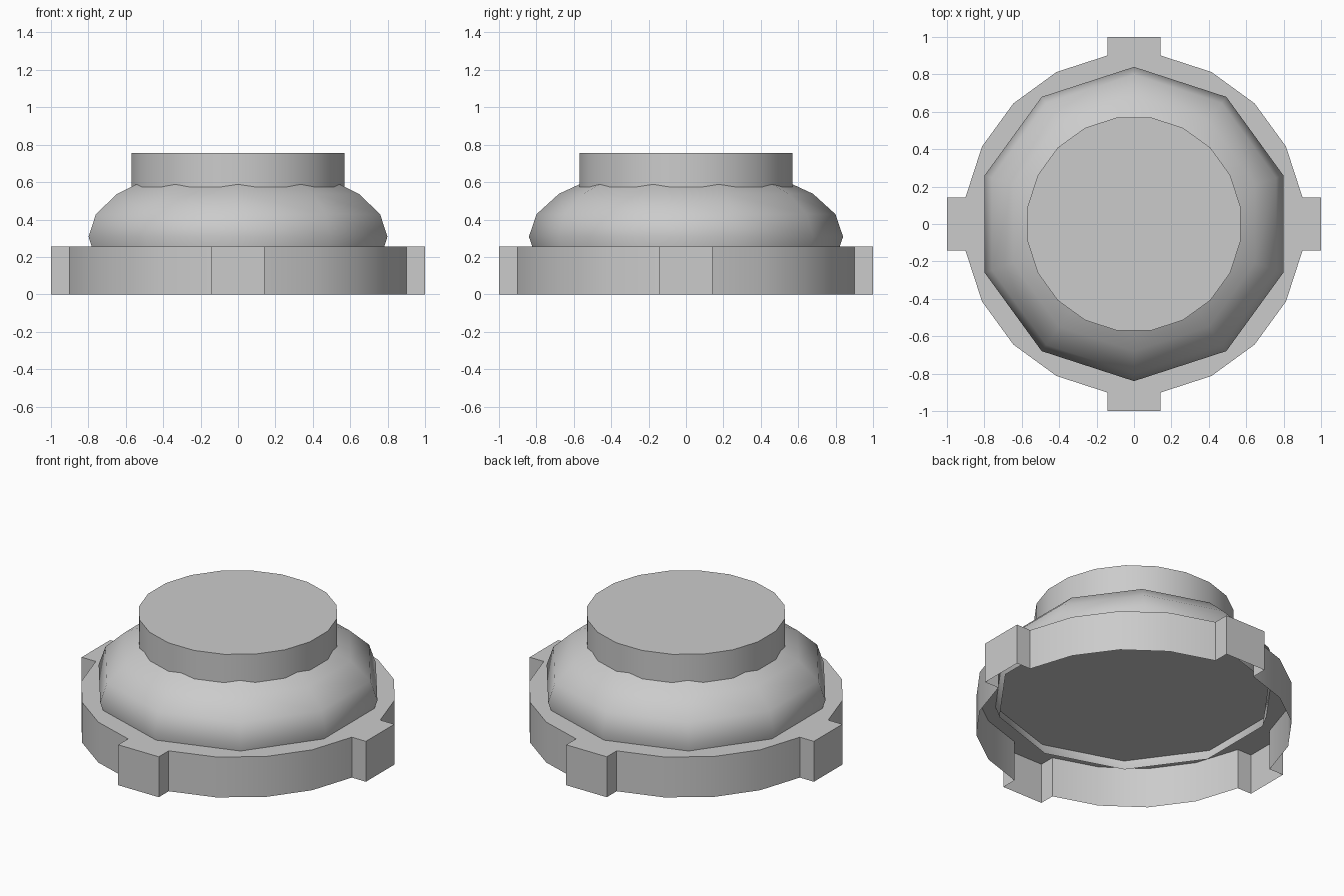
import bpy, bmesh, math
from math import sin, cos, radians

if "Cube" in bpy.data.objects:
    bpy.data.objects.remove(bpy.data.objects["Cube"])


def make_object(name, bm, angle):
    bm.normal_update()
    mesh = bpy.data.meshes.new(name)
    bm.to_mesh(mesh)
    bm.free()
    obj = bpy.data.objects.new(name, mesh)
    bpy.context.collection.objects.link(obj)
    bpy.ops.object.select_all(action='DESELECT')
    obj.select_set(True)
    bpy.context.view_layer.objects.active = obj
    bpy.ops.object.shade_smooth_by_angle(angle=radians(angle))
    return obj


def open_prism(name, outline, z0, z1):
    """Walls plus a top face; the underside stays open."""
    bm = bmesh.new()
    low = [bm.verts.new((x, y, z0)) for x, y in outline]
    top = [bm.verts.new((x, y, z1)) for x, y in outline]
    n = len(outline)
    for i in range(n):
        j = (i + 1) % n
        bm.faces.new((low[i], low[j], top[j], top[i]))
    bm.faces.new(top)
    return make_object(name, bm, 30)


def polar(r, deg):
    return (r * cos(radians(deg)), r * sin(radians(deg)))


# Base: hollow 20-sided plate with four square lugs
R = 0.912
half = R * sin(radians(9))
outline = []
for q in range(4):
    a = radians(90 * q)
    for x, y in ((1.0, -half), (1.0, half)):
        outline.append((x * cos(a) - y * sin(a), x * sin(a) + y * cos(a)))
    outline += [polar(R, 90 * q + d) for d in (9, 27, 45, 63, 81)]
open_prism("base_plate", outline, 0.0, 0.257)

# Dome: flattened 10-sided sphere, cut open one ring below its equator
bm = bmesh.new()
bmesh.ops.create_uvsphere(bm, u_segments=10, v_segments=10, radius=1.0)
cut = [v for v in bm.verts if v.co.z < -sin(radians(18)) - 0.01]
bmesh.ops.delete(bm, geom=cut, context='VERTS')
for v in bm.verts:
    v.co = (v.co.x * 0.84, v.co.y * 0.84, 0.308 + v.co.z * 0.39)
make_object("dome", bm, 60)

# Cap: 20-sided drum sunk into the dome
open_prism("top_cap", [polar(0.577, 9 + 18 * i) for i in range(20)], 0.5, 0.755)
